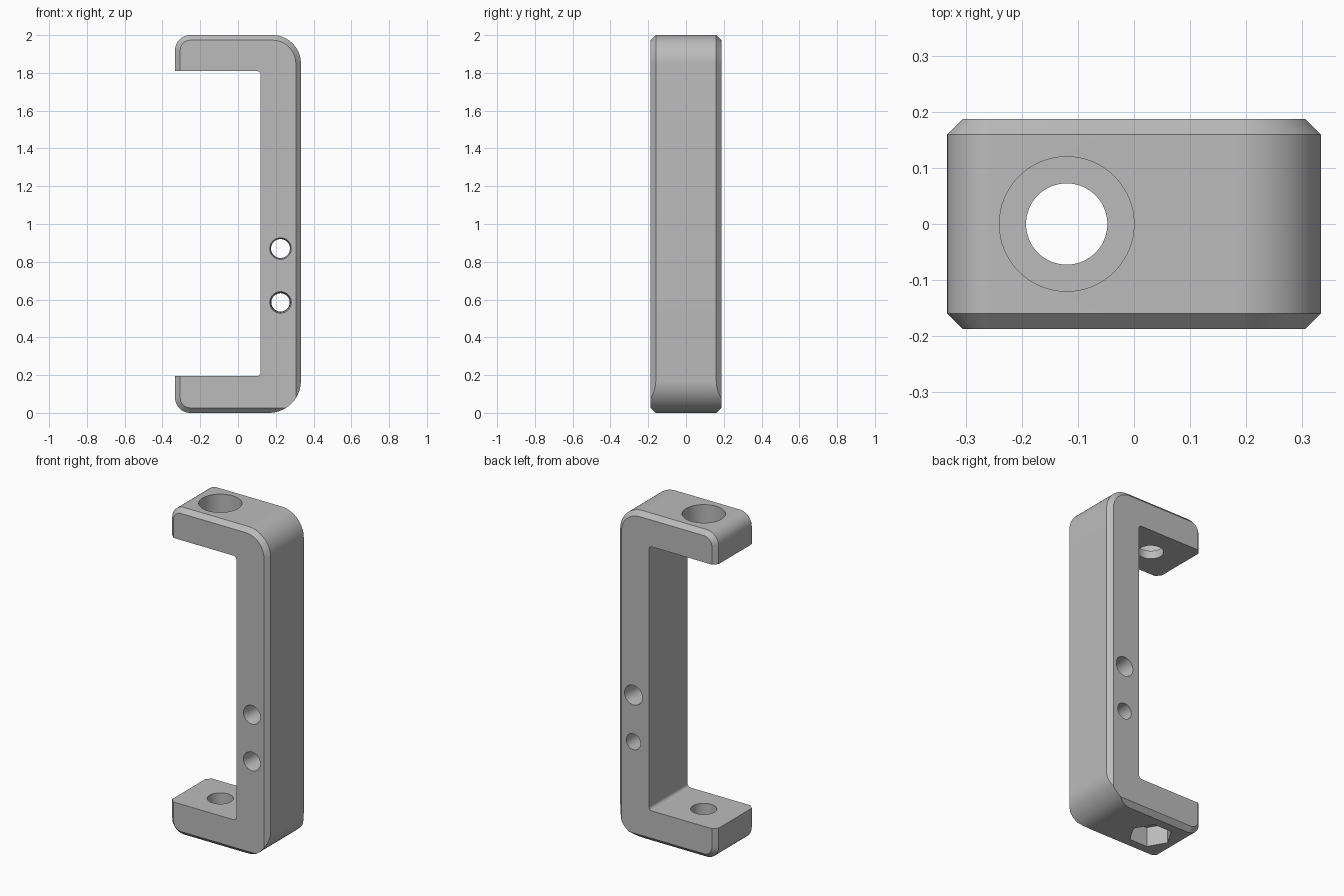
import bpy, bmesh, math
from mathutils import Vector

if "Cube" in bpy.data.objects:
    bpy.data.objects.remove(bpy.data.objects["Cube"])

HX, HY, TOP = 0.333, 0.187, 2.0
CHAMFER = 0.027

grey = bpy.data.materials.new("plain grey")
grey.use_nodes = True
grey.diffuse_color = (0.5, 0.5, 0.5, 1)
grey.node_tree.nodes["Principled BSDF"].inputs["Base Color"].default_value = (0.5, 0.5, 0.5, 1)


def loft(name, rings):
    """Closed solid skinned through rings of equal point count."""
    bm = bmesh.new()
    loops = [[bm.verts.new(p) for p in ring] for ring in rings]
    n = len(loops[0])
    for a, b in zip(loops, loops[1:]):
        for i in range(n):
            j = (i + 1) % n
            bm.faces.new((a[i], a[j], b[j], b[i]))
    bm.faces.new(loops[0])
    bm.faces.new(loops[-1])
    bmesh.ops.recalc_face_normals(bm, faces=bm.faces)
    mesh = bpy.data.meshes.new(name)
    bm.to_mesh(mesh)
    bm.free()
    mesh.materials.append(grey)
    obj = bpy.data.objects.new(name, mesh)
    bpy.context.collection.objects.link(obj)
    return obj


def arc(cx, cz, r, start, steps=14):
    """Quarter arc, anticlockwise from the start angle in degrees."""
    angles = [math.radians(start + 90 * i / steps) for i in range(steps + 1)]
    return [(cx + r * math.cos(a), cz + r * math.sin(a)) for a in angles]


def rounded_rect(x0, x1, z0, z1, radii):
    """Radii run: top right, top left, bottom left, bottom right."""
    corners = [(x1, z1, -1, -1), (x0, z1, 1, -1), (x0, z0, 1, 1), (x1, z0, -1, 1)]
    pts = []
    for k, ((x, z, sx, sz), r) in enumerate(zip(corners, radii)):
        pts += arc(x + sx * r, z + sz * r, r, 90 * k)
    return pts


def at_y(pts, y):
    return [Vector((x, y, z)) for x, z in pts]


def bore(name, centre, axis, steps, sides=64):
    """Stepped round or hexagonal cutter; steps are (position, radius)."""
    rings = []
    for pos, r in steps:
        ring = []
        for i in range(sides):
            a = 2 * math.pi * i / sides
            u, v = centre[0] + r * math.cos(a), centre[1] + r * math.sin(a)
            ring.append(Vector((u, v, pos)) if axis == "z" else Vector((u, pos, v)))
        rings.append(ring)
    return loft(name, rings)


# Solid block with chamfered front and back rims
radii = (0.15, 0.08, 0.08, 0.029)
outer = rounded_rect(-HX, HX, 0, TOP, radii)
inner = rounded_rect(-HX + CHAMFER, HX - CHAMFER, CHAMFER, TOP - CHAMFER,
                     [r - CHAMFER for r in radii])
flat = HY - CHAMFER
bracket = loft("c_bracket", [at_y(inner, -HY), at_y(outer, -flat),
                             at_y(outer, flat), at_y(inner, HY)])

# Opening between the two arms
window = rounded_rect(-0.6, 0.12, 0.195, 1.81, (0.02,) * 4)
cutters = [loft("opening_cutter", [at_y(window, -0.4), at_y(window, 0.4)])]

# Large round on the lower outer corner, cut through the chamfers
R = 0.17
corner = arc(HX - R, R, R, -90) + [(HX + 0.05, R), (HX + 0.05, -0.05), (HX - R, -0.05)]
cutters.append(loft("corner_cutter", [at_y(corner, -0.4), at_y(corner, 0.4)]))

# Bolt holes: round recess above, hexagonal nut pocket below
bolt = (-0.12, 0)
cutters.append(bore("top_bolt_cutter", bolt, "z",
                    [(1.7, 0.0725), (1.86, 0.0725), (1.86, 0.12), (2.1, 0.12)]))
cutters.append(bore("lower_bolt_cutter", bolt, "z", [(-0.1, 0.0725), (0.3, 0.0725)]))
cutters.append(bore("nut_pocket_cutter", bolt, "z", [(-0.1, 0.122), (0.12, 0.122)], 6))

# Cross holes through the spine, flared at the front
flare = [(-0.3, 0.057), (-HY, 0.057), (-0.15, 0.05)]
cutters.append(bore("upper_cross_cutter", (0.225, 0.87), "y",
                    flare + [(0.1, 0.05), (HY, 0.06), (0.3, 0.06)], 48))
cutters.append(bore("lower_cross_cutter", (0.225, 0.585), "y",
                    flare + [(0.3, 0.048)], 48))

# Apply the cuts, then discard the cutters
bpy.ops.object.select_all(action="DESELECT")
bpy.context.view_layer.objects.active = bracket
bracket.select_set(True)
for cutter in cutters:
    cutter.hide_render = True
    mod = bracket.modifiers.new(cutter.name, "BOOLEAN")
    mod.operation = "DIFFERENCE"
    mod.solver = "EXACT"
    mod.object = cutter
    bpy.ops.object.modifier_apply(modifier=mod.name)
    bpy.data.objects.remove(cutter)

bpy.ops.object.shade_smooth_by_angle(angle=math.radians(25))
